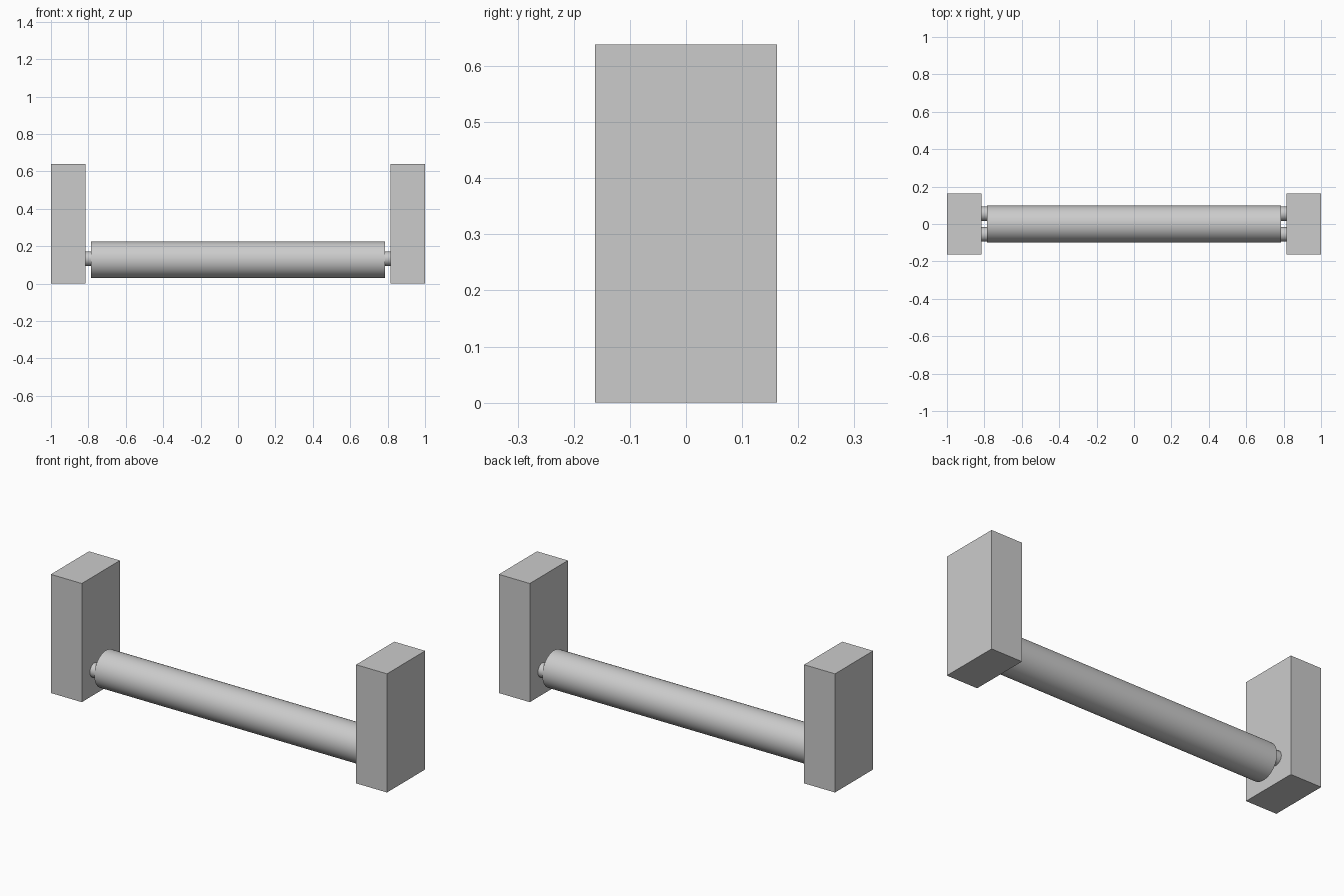
import bpy
import math

if "Cube" in bpy.data.objects:
    bpy.data.objects.remove(bpy.data.objects["Cube"])


def box(name, center, size):
    bpy.ops.mesh.primitive_cube_add(size=1, location=center)
    ob = bpy.context.object
    ob.name = name
    ob.scale = size
    bpy.ops.object.transform_apply(location=False, rotation=False, scale=True)
    return ob


def rod(name, center, radius, length, sides):
    # cylinder lying along x
    bpy.ops.mesh.primitive_cylinder_add(vertices=sides, radius=radius, depth=length,
                                        location=center, rotation=(0, math.pi / 2, 0))
    ob = bpy.context.object
    ob.name = name
    bpy.ops.object.shade_smooth_by_angle(angle=math.radians(35))
    return ob


# main roller
rod("roller", (0, 0, 0.127), 0.098, 1.572, 64)

for sx, side in ((-1, "left"), (1, "right")):
    # upright end block
    box(f"{side}_end_block", (sx * 0.908, 0, 0.319), (0.184, 0.324, 0.638))
    # pair of pegs joining roller and block
    for sy, place in ((-1, "front"), (1, "back")):
        rod(f"{side}_{place}_peg", (sx * 0.801, sy * 0.055, 0.133), 0.038, 0.032, 32)
